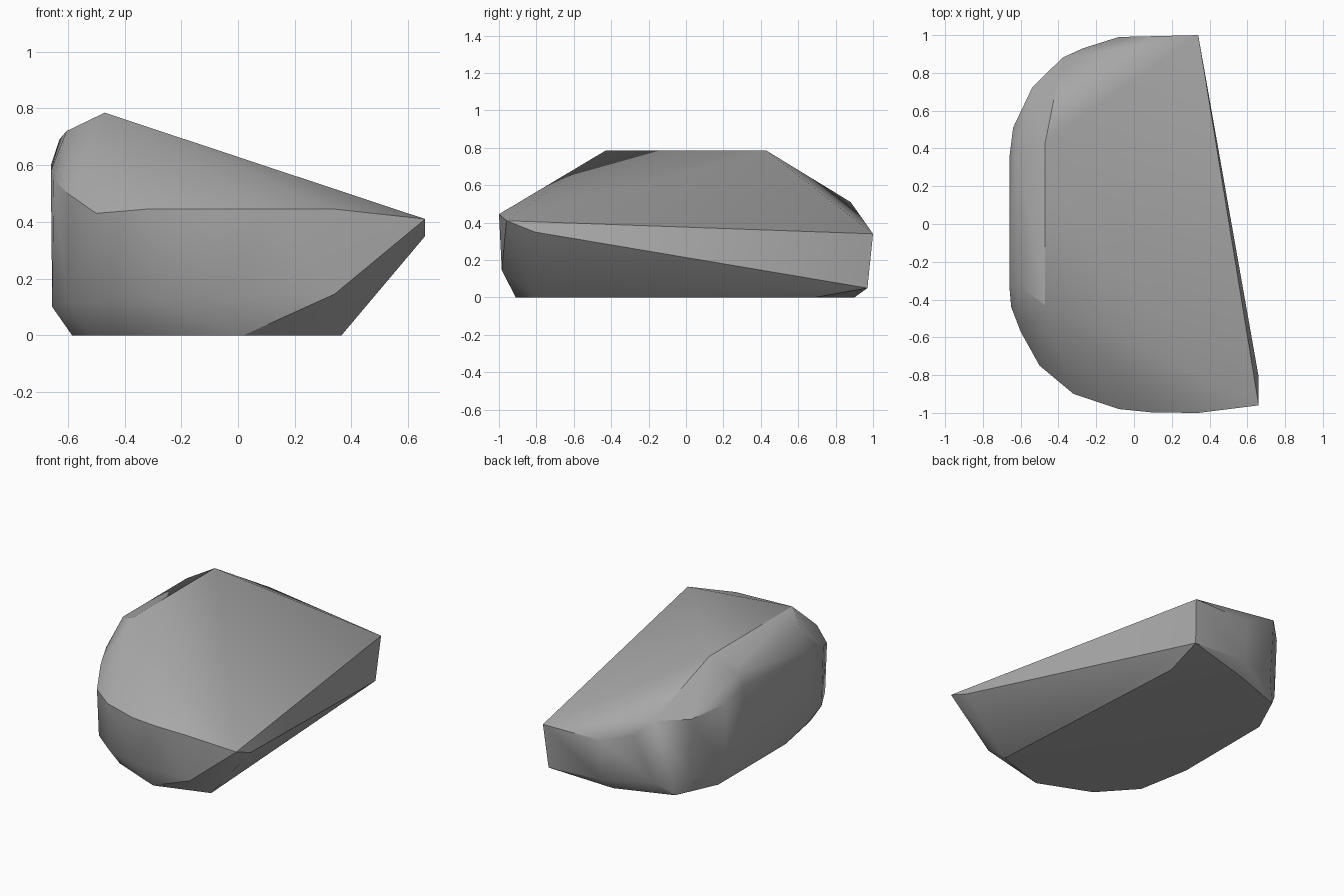
import bpy
import bmesh
import math

cube = bpy.data.objects.get("Cube")
if cube:
    bpy.data.objects.remove(cube, do_unlink=True)

# Flat underside, as x, y
base = [(.365, -.8), (.02, -.91), (-.32, -.77), (-.52, -.55), (-.585, -.2),
        (-.585, .5), (-.46, .77), (-.1, .9), (.28, .69)]

# Rounded lower shoulder
shoulder = [(.34, -.985, .145), (-.08, -.965, .14), (-.32, -.88, .13),
            (-.5, -.73, .12), (-.6, -.55, .12), (-.655, -.3, .1),
            (-.655, .33, .1), (-.63, .5, .12), (-.53, .71, .1),
            (-.37, .86, .09), (-.06, .97, .07), (.32, .97, .05)]

# Widest rim, from the sharp front tip round the back
rim = [(.66, -.96, .41), (.66, -.81, .35), (.34, -1, .445), (.1, -.998, .445),
       (-.08, -.98, .445), (-.32, -.9, .445), (-.5, -.75, .43),
       (-.6, -.57, .5), (-.65, -.44, .55), (-.66, -.33, .58),
       (-.66, .35, .6), (-.64, .51, .55), (-.54, .72, .5),
       (-.38, .88, .51), (-.27, .93, .4), (-.08, .99, .34), (.34, 1, .34)]

# Ridge along the highest side
ridge = [(-.47, -.43, .785), (-.47, .43, .785), (-.605, -.33, .72),
         (-.605, .33, .72), (-.63, .35, .69)]


def make_stone(name, points, material):
    """Wrap the points in a faceted skin and soften the shallow edges."""
    bm = bmesh.new()
    for point in points:
        bm.verts.new(point)
    bmesh.ops.convex_hull(bm, input=bm.verts[:])
    loose = [v for v in bm.verts if not v.link_faces]
    bmesh.ops.delete(bm, geom=loose, context='VERTS')
    bmesh.ops.dissolve_limit(bm, angle_limit=math.radians(1),
                             verts=bm.verts[:], edges=bm.edges[:])
    bmesh.ops.recalc_face_normals(bm, faces=bm.faces[:])
    mesh = bpy.data.meshes.new(name)
    bm.to_mesh(mesh)
    bm.free()
    mesh.materials.append(material)
    stone = bpy.data.objects.new(name, mesh)
    bpy.context.collection.objects.link(stone)
    bpy.ops.object.select_all(action='DESELECT')
    stone.select_set(True)
    bpy.context.view_layer.objects.active = stone
    bpy.ops.object.shade_smooth_by_angle(angle=math.radians(30))
    return stone


# Plain grey stone colour
grey = bpy.data.materials.new("stone_grey")
grey.use_nodes = True
colour = (.4, .4, .4, 1)
grey.diffuse_color = colour
grey.node_tree.nodes["Principled BSDF"].inputs["Base Color"].default_value = colour

underside = [(x, y, 0) for x, y in base]
make_stone("boulder", underside + shoulder + rim + ridge, grey)
